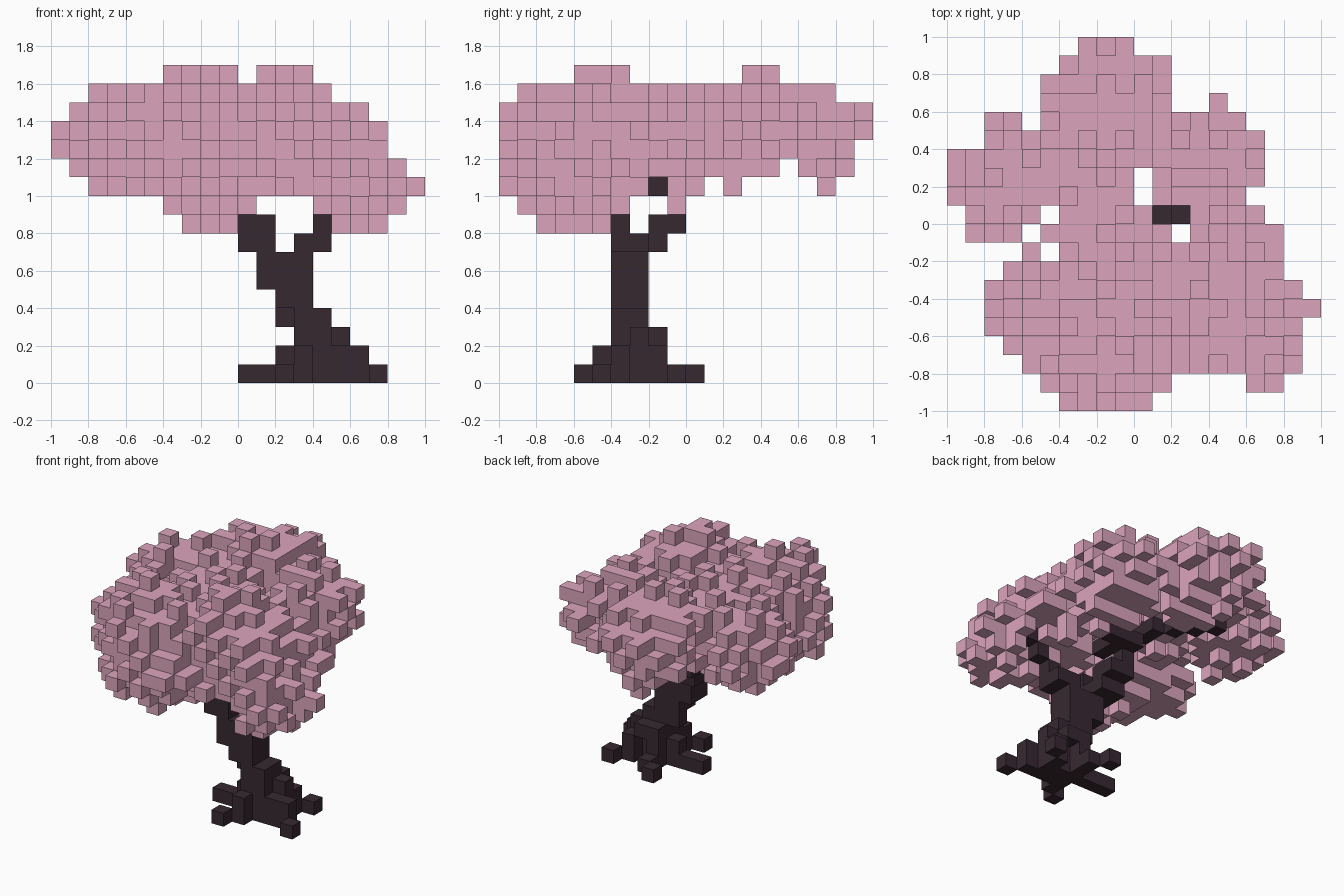
import bpy
import bmesh
import random
from mathutils import Vector

random.seed(7)
UNIT = 0.1  # edge of one block

old = bpy.data.objects.get("Cube")
if old:
    bpy.data.objects.remove(old, do_unlink=True)


def material(name, color):
    mat = bpy.data.materials.new(name)
    mat.use_nodes = True
    mat.diffuse_color = color
    mat.node_tree.nodes["Principled BSDF"].inputs["Base Color"].default_value = color
    return mat


def neighbours(cell):
    """The six cells that share a side, with the axis and direction of each."""
    for axis in range(3):
        for side in (0, 1):
            step = list(cell)
            step[axis] += 2 * side - 1
            yield axis, side, tuple(step)


def block_object(name, cells, mat):
    """Skin a set of grid cells with square faces wherever a side is exposed."""
    bm = bmesh.new()
    verts = {}

    def vert(point):
        key = tuple(round(c) for c in point)
        if key not in verts:
            verts[key] = bm.verts.new(Vector(key) * UNIT)
        return verts[key]

    for cell in sorted(cells):
        for axis, side, step in neighbours(cell):
            if step in cells:
                continue
            base = Vector(cell)
            base[axis] += side
            u, v = Vector((0, 0, 0)), Vector((0, 0, 0))
            u[(axis + 1) % 3] = 1
            v[(axis + 2) % 3] = 1
            ring = [base, base + u, base + u + v, base + v]
            if not side:
                ring.reverse()
            bm.faces.new([vert(p) for p in ring])
    mesh = bpy.data.meshes.new(name)
    bm.to_mesh(mesh)
    bm.free()
    mesh.materials.append(mat)
    obj = bpy.data.objects.new(name, mesh)
    bpy.context.collection.objects.link(obj)


def box(x0, x1, y0, y1, z):
    return {(x, y, z) for x in range(x0, x1) for y in range(y0, y1)}


def limb(*points):
    """Cells stepped along a chain of grid points."""
    cells = set()
    for a, b in zip(points, points[1:]):
        a, b = Vector(a), Vector(b)
        count = max(1, int(max(abs(c) for c in b - a)))
        for i in range(count + 1):
            cells.add(tuple(round(c) for c in a.lerp(b, i / count)))
    return cells


# Outline of the crown per grid row: plan (row = y), front and side (row = z)
plan = dict(zip(range(-10, 10), [
    [(-4, 1)], [(-5, 2), (6, 8)], [(-6, 9)], [(-7, 9)], [(-8, 9)],
    [(-8, 10)], [(-8, 9)], [(-7, 8)], [(-6, -5), (-4, 8)],
    [(-9, -6), (-5, 2), (3, 8)], [(-9, -5), (-4, 1), (3, 7)],
    [(-10, 0), (1, 6)], [(-10, 0), (1, 7)], [(-10, 7)], [(-8, 7)],
    [(-8, -6), (-5, 6)], [(-5, 2), (4, 5)], [(-5, 2)], [(-4, 2)], [(-3, 0)]]))
front = dict(zip(range(8, 17), [
    [(-3, 0), (5, 8)], [(-4, 1), (4, 9)], [(-8, 10)], [(-9, 9)], [(-10, 8)],
    [(-10, 8)], [(-9, 7)], [(-8, 5)], [(-4, 0), (1, 4)]]))
side = dict(zip(range(8, 17), [
    [(-8, -4)], [(-9, -3), (-1, 0)], [(-10, -2), (-1, 1), (2, 3), (7, 8)],
    [(-10, 5), (6, 9)], [(-10, 9)], [(-10, 10)], [(-10, 10)], [(-9, 8)],
    [(-6, -3), (3, 5)]]))
outlines = [(plan, 0, 1), (front, 0, 2), (side, 1, 2)]

# Rounded leaf clumps: centre and radii in blocks
clumps = [
    ((-3, -5.4, 12), (5.2, 4.6, 4.3)),
    ((5.4, -4.8, 11.8), (4.4, 4.3, 4.4)),
    ((2.5, -4.5, 14), (2.8, 3, 3)),
    ((-1.5, 5.3, 13.8), (3.8, 4.5, 3)),
    ((-6.3, 2, 13), (3.8, 4, 2.9)),
    ((4, 2.8, 13), (3.2, 3.5, 3)),
    ((-1.5, 0.5, 13.4), (3.6, 3.6, 2.3)),
]


def inside(cell):
    return all(any(a <= cell[u] < b for a, b in table[cell[v]])
               for table, u, v in outlines)


def distance(cell):
    p = Vector(cell) + Vector((0.5, 0.5, 0.5))
    return min(Vector([(p[i] - c[i]) / r[i] for i in range(3)]).length
               for c, r in clumps)


# Trunk with a flared foot
wood = box(3, 6, -4, -2, 0) | box(3, 6, -4, -2, 1) | box(3, 5, -4, -1, 2)
wood |= box(5, 6, -3, -2, 2) | box(3, 5, -4, -2, 3) | box(2, 3, -3, -2, 3)
for z in (4, 5, 6):
    wood |= box(2, 4, -4, -2, z)
wood |= box(1, 2, -4, -2, 5) | box(1, 2, -4, -2, 6)

# Roots spreading on the ground, with raised inner steps
for tip in [(0, -3), (2, -6), (7, -5), (6, -1), (2, 0)]:
    wood |= limb((4, -3, 0), (*tip, 0))
wood |= {(2, -3, 1), (3, -5, 1), (6, -4, 1), (5, -2, 1), (3, -2, 1)}

# Fork at the top of the trunk, then branches spreading up into the crown
wood |= box(0, 2, -4, -1, 7) | box(3, 5, -4, -2, 7) | box(0, 2, -2, 0, 8)
wood |= limb((1, -4, 8), (0, -4, 8), (-2, -5, 11))
wood |= limb((4, -4, 8), (5, -4, 9), (6, -5, 11))
wood |= limb((0, -1, 9), (0, 0, 10), (-1, 1, 11), (-4, 4, 11), (-4, 5, 12))
wood |= limb((0, -1, 10), (1, -2, 10), (1, 0, 10), (2, 0, 10), (2, 0, 12))
wood |= limb((-1, 0, 11), (-5, 2, 12)) | limb((2, 0, 11), (4, 2, 12))

# Crown cores: solid clumps kept one block inside the outer outline
grid = [(x, y, z) for x in range(-10, 10) for y in range(-10, 10)
        for z in range(8, 17)]
allowed = {c: distance(c) for c in grid if inside(c)}


def on_rim(cell):
    return any(n not in allowed and max(abs(n[0]), abs(n[1])) > 5
               for axis, _, n in neighbours(cell) if axis < 2)


core = {c for c, d in allowed.items() if d < 0.87 and not on_rim(c)}

# Single leaf blocks stud the cores, densely on the sides, sparsely on top
shell = [c for c in allowed if c not in core
         and any(n in core for _, _, n in neighbours(c))]
random.shuffle(shell)
studs = set()
for c in shell:
    chance = 0.35 if (c[0], c[1], c[2] - 1) in core else 0.85
    crowded = any(n in studs for _, _, n in neighbours(c))
    if not crowded and random.random() < chance:
        studs.add(c)
leaves = core | studs

# Fill any outline square that the clumps left empty
for table, u, v in outlines:
    best = {}
    for c, d in allowed.items():
        key = (c[u], c[v])
        best[key] = min(best.get(key, (d, c)), (d, c))
    covered = {(c[u], c[v]) for c in leaves}
    leaves |= {c for key, (d, c) in best.items() if key not in covered}
leaves -= wood

block_object("trunk_and_branches", wood,
             material("dark bark", (0.039, 0.0215, 0.031, 1)))
block_object("leaf_crown", leaves,
             material("dusty pink leaves", (0.71, 0.377, 0.5, 1)))
